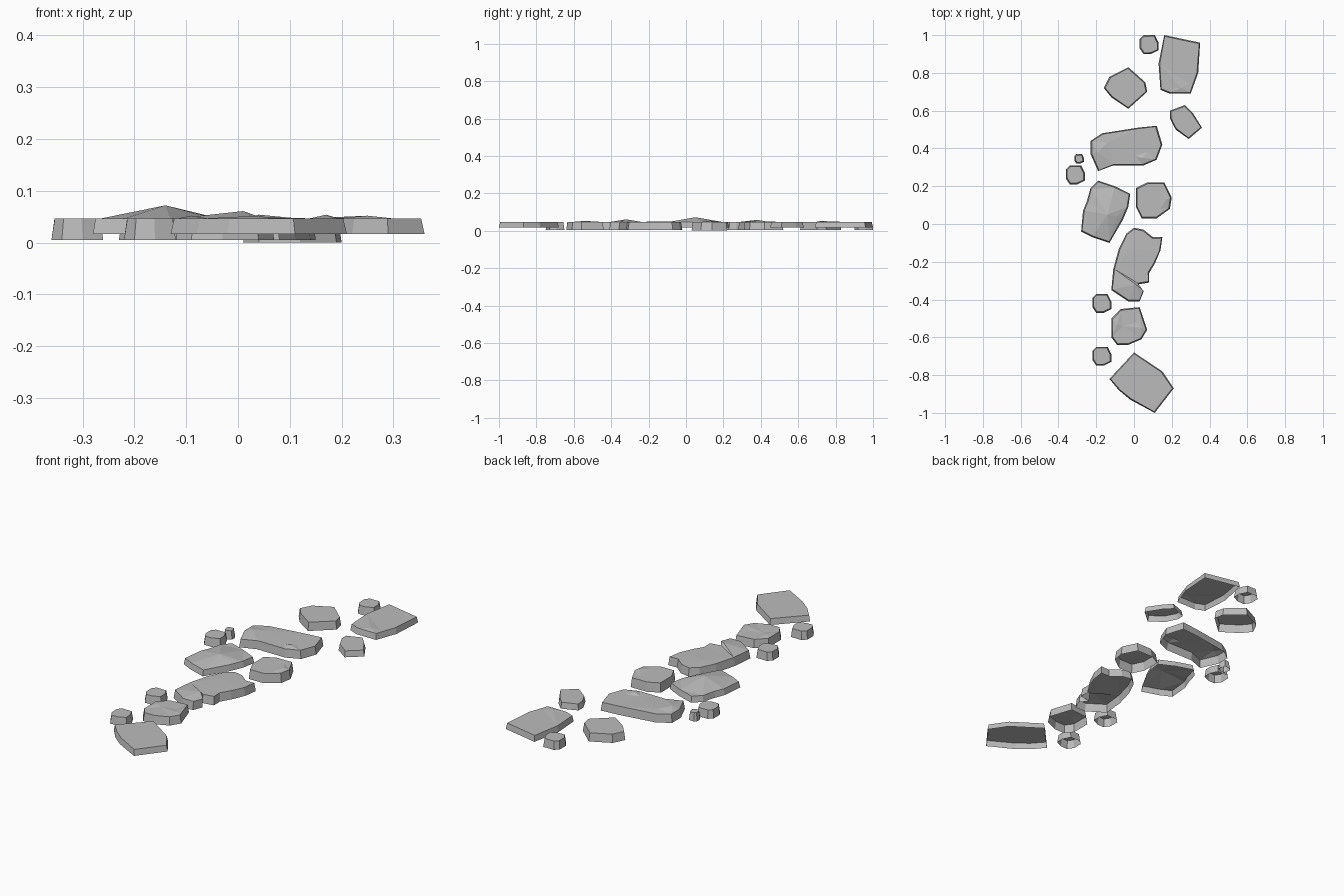
import bpy
import bmesh
from mathutils import Vector
from mathutils.geometry import delaunay_2d_cdt

default_cube = bpy.data.objects.get("Cube")
if default_cube:
    bpy.data.objects.remove(default_cube, do_unlink=True)

# One plain grey for every stone
stone_grey = bpy.data.materials.new("stone grey")
stone_grey.use_nodes = True
grey_colour = (0.5, 0.5, 0.5, 1)
stone_grey.diffuse_color = grey_colour
stone_grey.node_tree.nodes["Principled BSDF"].inputs["Base Color"].default_value = grey_colour

TOP_HEIGHT = 0.047
FLARE = 0.007
LOW_BASE = 0.005
HIGH_BASE = 0.017


def make_stone(name, outline, base_height=LOW_BASE, raised_points=()):
    """Hollow slab: flaring walls, open underside, top faceted through raised points."""
    ground = [Vector(point) for point in outline]
    centre = sum(ground, Vector((0, 0))) / len(ground)
    rim = [point + (centre - point).normalized() * FLARE for point in ground]
    count = len(rim)

    # Triangulate the top inside its rim
    peaks = [Vector(point) for point in raised_points]
    flat_points = rim + [peak.to_2d() for peak in peaks]
    rim_edges = [(i, (i + 1) % count) for i in range(count)]
    points, _, faces, origins, _, _ = delaunay_2d_cdt(
        flat_points, rim_edges, [list(range(count))], 1, 1e-5)

    bm = bmesh.new()
    top_of = {}
    top_verts = []
    for point, sources in zip(points, origins):
        source = sources[0]
        height = TOP_HEIGHT if source < count else peaks[source - count].z
        vert = bm.verts.new((point.x, point.y, height))
        top_verts.append(vert)
        top_of[source] = vert
    for face in faces:
        bm.faces.new([top_verts[i] for i in face])

    # Side walls
    foot = [bm.verts.new((point.x, point.y, base_height)) for point in ground]
    for i, j in rim_edges:
        bm.faces.new((foot[i], foot[j], top_of[j], top_of[i]))

    # Merge coplanar triangles and turn all faces outward
    bmesh.ops.dissolve_limit(bm, angle_limit=0.002, verts=bm.verts, edges=bm.edges)
    bmesh.ops.recalc_face_normals(bm, faces=bm.faces)
    bm.faces.ensure_lookup_table()
    highest = max(bm.faces, key=lambda face: face.calc_center_median().z)
    if highest.normal.z < 0:
        bmesh.ops.reverse_faces(bm, faces=bm.faces)

    mesh = bpy.data.meshes.new(name)
    bm.to_mesh(mesh)
    bm.free()
    mesh.materials.append(stone_grey)
    stone = bpy.data.objects.new(name, mesh)
    bpy.context.scene.collection.objects.link(stone)
    return stone


# Large slabs, from the back of the path to the front
make_stone("back_slab",
           [(.16, 1), (.35, .96), (.34, .8), (.3, .69),
            (.19, .69), (.14, .71), (.13, .85)],
           HIGH_BASE, [(.25, .72, .052), (.2, .72, TOP_HEIGHT), (.29, .74, TOP_HEIGHT)])

make_stone("back_right_stone",
           [(-.03, .83), (.06, .75), (.07, .7), (-.03, .61),
            (-.12, .67), (-.16, .72), (-.13, .78)],
           LOW_BASE)

make_stone("back_left_stone",
           [(.27, .63), (.31, .59), (.36, .51), (.29, .45),
            (.22, .5), (.19, .56), (.19, .6)],
           HIGH_BASE)

make_stone("wide_slab",
           [(.02, .51), (.12, .52), (.15, .42), (.12, .34), (.05, .31),
            (-.11, .31), (-.19, .28), (-.23, .37), (-.23, .44), (-.17, .48)],
           LOW_BASE,
           [(-.19, .38, .058), (-.14, .43, .05), (.04, .35, .054),
            (.01, .36, TOP_HEIGHT), (.07, .38, TOP_HEIGHT)])

make_stone("ridged_slab",
           [(-.19, .23), (-.1, .2), (-.02, .16), (-.03, .09), (-.06, .02),
            (-.13, -.1), (-.22, -.07), (-.28, -.04), (-.27, .07),
            (-.25, .12), (-.23, .19)],
           HIGH_BASE, [(-.14, .05, .072), (-.09, .04, .058)])

make_stone("middle_stone",
           [(.07, .22), (.16, .22), (.2, .14), (.19, .08),
            (.12, .03), (.04, .03), (.01, .09), (.01, .19)],
           0, [(.17, .13, .054), (.14, .18, TOP_HEIGHT), (.14, .08, TOP_HEIGHT)])

make_stone("notched_slab",
           [(0, -.02), (.05, -.03), (.1, -.07), (.15, -.07), (.14, -.14),
            (.11, -.21), (.08, -.26), (.08, -.31), (.02, -.32), (.05, -.36),
            (.03, -.41), (-.03, -.41), (-.12, -.35), (-.11, -.24),
            (-.08, -.13), (-.04, -.05)],
           LOW_BASE, [(.01, -.32, .061), (-.01, -.13, .05)])

make_stone("front_stone",
           [(-.07, -.45), (.03, -.44), (.07, -.56), (.04, -.61),
            (-.03, -.64), (-.09, -.64), (-.12, -.6), (-.12, -.5)],
           LOW_BASE, [(.04, -.55, .052), (-.09, -.53, .052),
                      (.01, -.52, TOP_HEIGHT), (-.06, -.54, TOP_HEIGHT)])

make_stone("front_slab",
           [(0, -.68), (.15, -.78), (.21, -.87), (.11, -1),
            (-.02, -.93), (-.08, -.88), (-.13, -.82)],
           HIGH_BASE)

# Small pebbles share one outline, placed and scaled
PEBBLE = [(-.03, .05), (.03, .05), (.05, .01), (.05, -.03),
          (.01, -.05), (-.03, -.05), (-.05, -.02), (-.05, .03)]


def make_pebble(name, x, y, size=1):
    make_stone(name, [(x + px * size, y + py * size) for px, py in PEBBLE])


make_pebble("back_pebble", .08, .95)
make_pebble("side_pebble", -.31, .26)
make_pebble("tiny_pebble", -.29, .345, .5)
make_pebble("front_pebble_upper", -.17, -.42)
make_pebble("front_pebble_lower", -.17, -.7)
